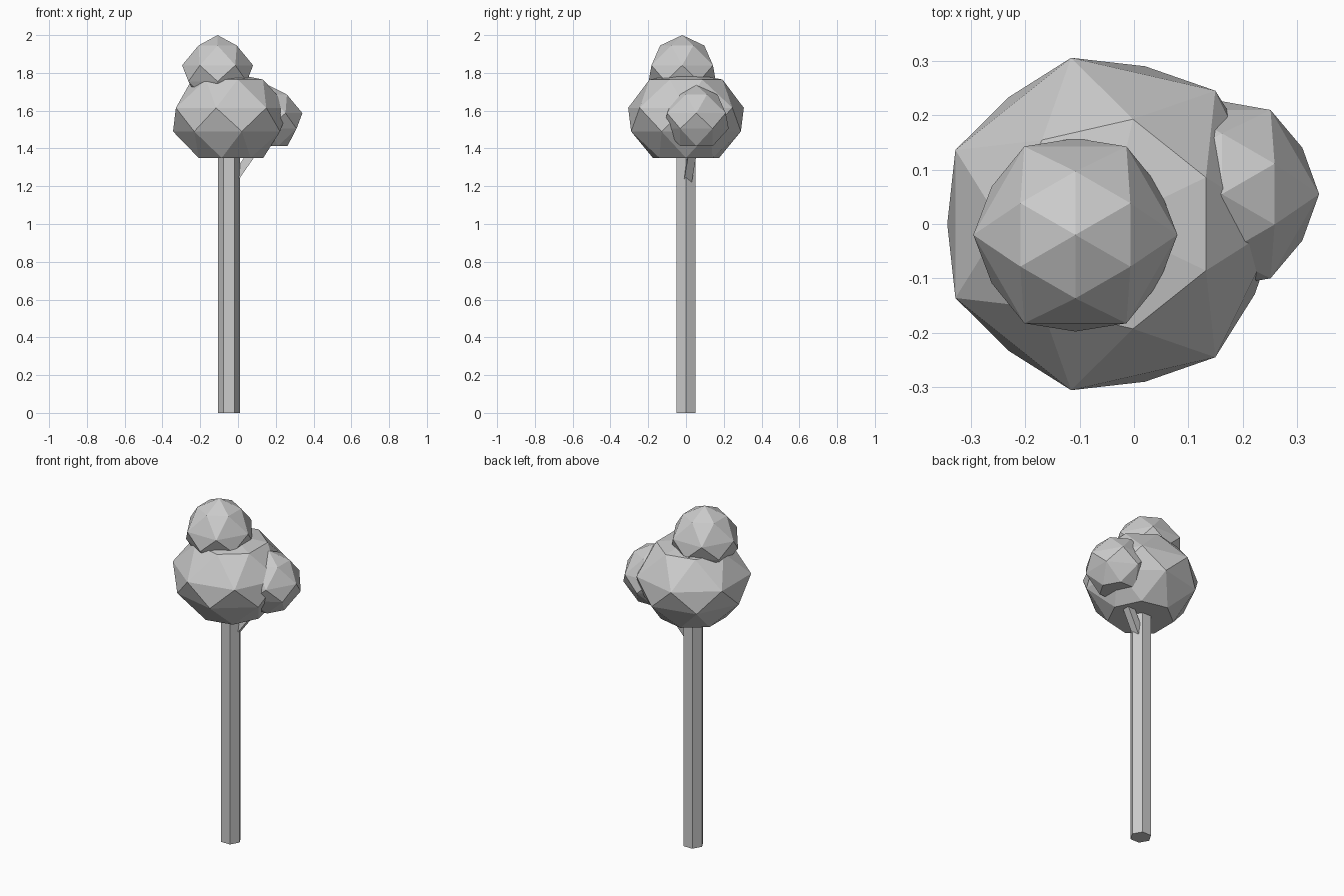
import bpy, bmesh
from math import cos, sin, pi
from mathutils import Vector

cube = bpy.data.objects.get("Cube")
if cube:
    bpy.data.objects.remove(cube)

grey = bpy.data.materials.new("plain grey")
grey.use_nodes = True
colour = (0.6, 0.6, 0.6, 1)
grey.diffuse_color = colour
grey.node_tree.nodes["Principled BSDF"].inputs["Base Color"].default_value = colour


def finish(name, bm):
    bmesh.ops.recalc_face_normals(bm, faces=bm.faces)
    mesh = bpy.data.meshes.new(name)
    bm.to_mesh(mesh)
    bm.free()
    mesh.materials.append(grey)
    obj = bpy.data.objects.new(name, mesh)
    bpy.context.collection.objects.link(obj)
    return obj


def foliage(name, centre, sides, pole, rings):
    """Faceted ball: alternating rings joined by triangles, flat base."""
    bm = bmesh.new()
    cx, cy = centre
    loops = []
    for i, (radius, z) in enumerate(rings):
        turn = 0.5 if i % 2 == 0 else 0
        angles = [2 * pi * (k + turn) / sides for k in range(sides)]
        loops.append([bm.verts.new((cx + radius * cos(a), cy + radius * sin(a), z))
                      for a in angles])
    top = bm.verts.new((cx, cy, pole))
    for k in range(sides):
        n = (k + 1) % sides
        bm.faces.new((top, loops[0][k], loops[0][n]))
        for i in range(len(loops) - 1):
            # the half-turned ring leads the straight one by half a step
            lead, lag = (loops[i], loops[i + 1]) if i % 2 == 0 else (loops[i + 1], loops[i])
            bm.faces.new((lag[k], lag[n], lead[k]))
            bm.faces.new((lead[k], lag[n], lead[n]))
    bm.faces.new(loops[-1])
    return finish(name, bm)


def prism(name, start, end, radius, sides, turn=0.0):
    """Straight prism between two points."""
    a, b = Vector(start), Vector(end)
    axis = (b - a).normalized()
    side = Vector((0, 1, 0)).cross(axis).normalized()
    other = axis.cross(side)
    bm = bmesh.new()
    ends = []
    for p in (a, b):
        angles = [2 * pi * (k + turn) / sides for k in range(sides)]
        ends.append([bm.verts.new(p + radius * (cos(t) * side + sin(t) * other))
                     for t in angles])
    for k in range(sides):
        n = (k + 1) % sides
        bm.faces.new((ends[0][k], ends[0][n], ends[1][n], ends[1][k]))
    for loop in ends:
        bm.faces.new(loop)
    return finish(name, bm)


# Trunk and the small branch reaching the side foliage
prism("trunk", (-0.047, 0, 0), (-0.047, 0, 1.45), 0.058, 6)
prism("branch", (-0.04, 0.005, 1.21), (0.162, 0.055, 1.5), 0.03, 4, 0.5)

# Foliage balls
foliage("main_foliage", (-0.046, 0), 7, 1.80,
        [(0.198, 1.765), (0.314, 1.615), (0.298, 1.49), (0.18, 1.35)])
foliage("top_foliage", (-0.108, -0.02), 6, 2.0,
        [(0.117, 1.945), (0.188, 1.84), (0.178, 1.755), (0.105, 1.66)])
foliage("side_foliage", (0.162, 0.055), 6, 1.735,
        [(0.112, 1.685), (0.179, 1.587), (0.171, 1.505), (0.1, 1.413)])
